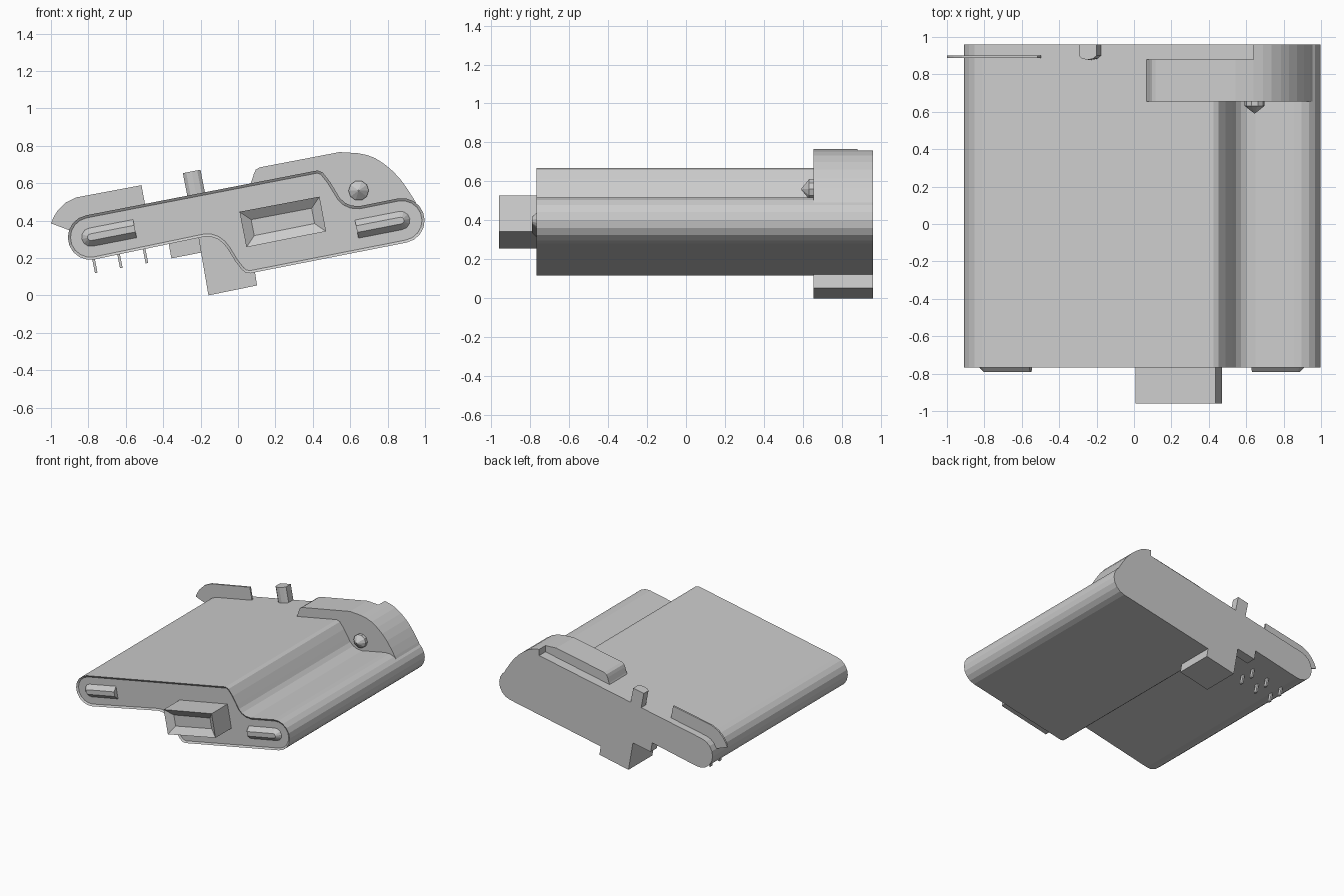
import bpy, bmesh
from math import sin, cos, radians, pi
from mathutils import Vector

if "Cube" in bpy.data.objects:
    bpy.data.objects.remove(bpy.data.objects["Cube"])

TILT = radians(11)
U = Vector((cos(TILT), 0, sin(TILT)))    # along the tilted body
W = Vector((-sin(TILT), 0, cos(TILT)))   # tilted "up"
BACK, FRONT = 0.96, -0.767


def finish(name, bm):
    bmesh.ops.recalc_face_normals(bm, faces=bm.faces)
    me = bpy.data.meshes.new(name)
    bm.to_mesh(me)
    bm.free()
    ob = bpy.data.objects.new(name, me)
    bpy.context.collection.objects.link(ob)
    return ob


def loft(name, loop_a, loop_b, inset=0, depth=0):
    """Bridge two 3D loops, cap both, optionally recess the first cap along +y."""
    bm = bmesh.new()
    a = [bm.verts.new(p) for p in loop_a]
    b = [bm.verts.new(p) for p in loop_b]
    cap = bm.faces.new(a)
    bm.faces.new(b[::-1])
    n = len(a)
    for i in range(n):
        bm.faces.new((a[i], b[i], b[(i + 1) % n], a[(i + 1) % n]))
    bmesh.ops.recalc_face_normals(bm, faces=bm.faces)
    if inset:
        bmesh.ops.inset_region(bm, faces=[cap], thickness=inset, use_even_offset=True)
        bmesh.ops.translate(bm, verts=cap.verts, vec=(0, depth, 0))
    return finish(name, bm)


def slab(name, xz, y0, y1, inset=0, depth=0):
    return loft(name, [(x, y0, z) for x, z in xz], [(x, y1, z) for x, z in xz], inset, depth)


def arc(cx, cz, r, a0, a1, n):
    return [(cx + r * cos(radians(a0 + (a1 - a0) * i / n)),
             cz + r * sin(radians(a0 + (a1 - a0) * i / n))) for i in range(n + 1)]


# Main tilted body with a thin raised rim on the front
profile = (arc(-0.79, 0.31, 0.12, 281, 101, 9)
           + [(0.425, 0.668), (0.452, 0.658), (0.49, 0.61), (0.527, 0.55), (0.545, 0.52),
              (0.572, 0.495), (0.605, 0.48), (0.65, 0.477)]
           + arc(0.878, 0.40, 0.12, 101, -79, 9)
           + [(0.065, 0.118), (0.04, 0.122), (0.02, 0.138), (-0.013, 0.18), (-0.056, 0.25),
              (-0.08, 0.28), (-0.11, 0.302), (-0.145, 0.314), (-0.18, 0.314)])
slab("body", profile, FRONT, BACK, 0.014, 0.01)

# Raised collar over the step, notched at the back
crest = [(0.64, 0.76), (0.69, 0.75), (0.735, 0.733), (0.785, 0.70), (0.83, 0.662),
         (0.872, 0.616), (0.908, 0.565), (0.943, 0.51), (0.97, 0.46), (0.997, 0.40)]
lower = [(0.87, 0.38), (0.60, 0.42)]
slab("collar_front", [(0.06, 0.585), (0.072, 0.61), (0.085, 0.65), (0.095, 0.672),
                      (0.115, 0.684), (0.543, 0.766)] + crest + lower + [(0.40, 0.60)], 0.655, 0.88)
slab("collar_back", [(0.42, 0.667), (0.64, 0.71)] + crest + lower + [(0.42, 0.60)], 0.88, BACK)

# Pointed peg on the collar
def ring(y, r):
    return [(x, y, z) for x, z in arc(0.645, 0.56, r, 0, 324, 9)]


loft("peg_base", ring(0.67, 0.054), ring(0.632, 0.054))
loft("peg_tip", ring(0.632, 0.054), ring(0.592, 0.003))

# Front plug with a recessed socket
slab("plug", [(0.008, 0.447), (0.436, 0.528), (0.471, 0.342), (0.045, 0.257)],
     -0.96, FRONT + 0.02, 0.053, 0.04)


# Chamfered contact pads, round at the outer end and square at the inner end
def pad(name, cx, cz, sign, length):
    def outline(r, y):
        pts = [(0, -r)] + [(-r * sin(pi * i / 6), -r * cos(pi * i / 6)) for i in range(1, 6)] + [(0, r)]
        pts += [(length, r), (length, -r)]
        return [Vector((cx, y, cz)) + sign * (U * u + W * w) for u, w in pts]
    loft(name, outline(0.054, FRONT + 0.015), outline(0.018, FRONT - 0.024))


pad("left_pad", -0.787, 0.311, 1, 0.24)
pad("right_pad", 0.87, 0.40, -1, 0.24)

# Small upright post at the back, rounded towards the front
base = Vector((-0.222, 0, 0.53))
d_shape = [(-0.048, BACK), (-0.048, 0.90), (-0.03, 0.884), (0, 0.878), (0.03, 0.884),
           (0.048, 0.90), (0.048, BACK)]
foot = [base + U * u + Vector((0, y, 0)) for u, y in d_shape]
loft("post", foot, [p + W * 0.135 for p in foot])

# Thin curved fin at the left
slab("fin", [(-1.0, 0.385), (-0.985, 0.42), (-0.965, 0.452), (-0.92, 0.497), (-0.863, 0.524),
             (-0.516, 0.589), (-0.496, 0.48), (-0.80, 0.38), (-0.88, 0.34)], 0.888, 0.902)

# Keying block and small tab underneath
slab("lower_block", [(-0.215, 0.33), (-0.158, 0.0), (0.102, 0.053), (0.088, 0.14),
                     (0.05, 0.20), (-0.10, 0.33)], 0.655, BACK)
slab("lower_tab", [(-0.375, 0.30), (-0.356, 0.198), (-0.19, 0.23), (-0.19, 0.33)], 0.88, BACK)

# Two rows of solder pins
for row, y in enumerate((0.655, 0.77)):
    for col, (x, z) in enumerate(((-0.758, 0.12), (-0.624, 0.146), (-0.487, 0.172))):
        tip = Vector((x, y, z))
        end = [tip + U * u + Vector((0, v, 0))
               for u, v in ((-0.007, -0.013), (0.007, -0.013), (0.007, 0.013), (-0.007, 0.013))]
        loft(f"pin_{row}_{col}", end, [p + W * 0.10 for p in end])
